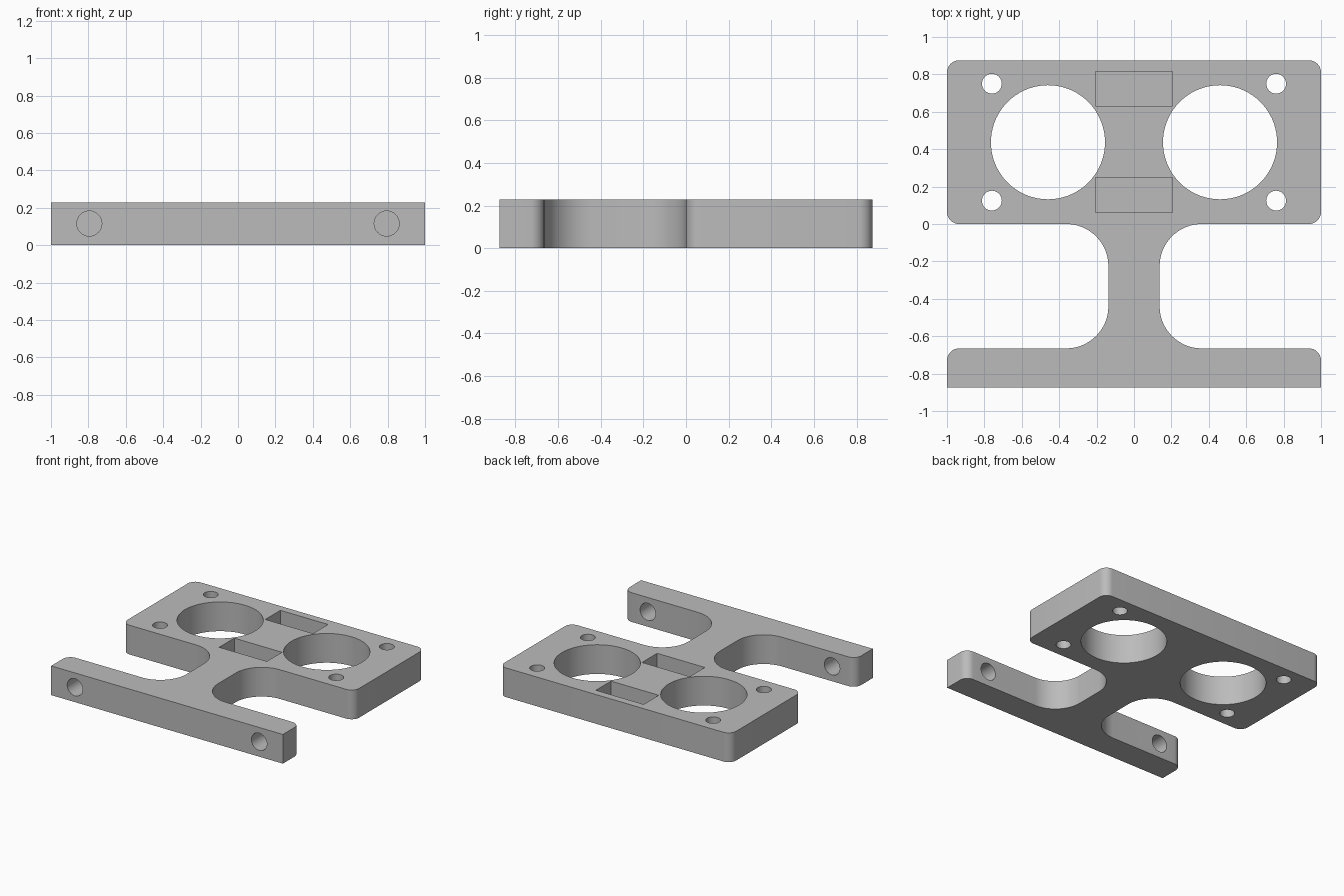
import bpy, bmesh
from math import sin, cos, pi, radians
from mathutils import Vector

if "Cube" in bpy.data.objects:
    bpy.data.objects.remove(bpy.data.objects["Cube"], do_unlink=True)

H = 0.228          # thickness of the whole bracket
TOP, BOTTOM = 0.875, -0.875

grey = bpy.data.materials.new("plain grey")
grey.use_nodes = True
colour = (0.5, 0.5, 0.5, 1)
grey.diffuse_color = colour
grey.node_tree.nodes["Principled BSDF"].inputs["Base Color"].default_value = colour


def rounded(corners):
    """Outline points from (x, y, radius) corners, each corner becoming an arc."""
    pts = []
    for i, (x, y, r) in enumerate(corners):
        p = Vector((x, y))
        if r == 0:
            pts.append(p)
            continue
        a = (Vector(corners[i - 1][:2]) - p).normalized()
        b = (Vector(corners[(i + 1) % len(corners)][:2]) - p).normalized()
        n = 16 if r > 0.1 else 8
        for k in range(n + 1):
            t = k / n * pi / 2
            pts.append(p + r * (a * (1 - sin(t)) + b * (1 - cos(t))))
    return pts


def finish(name, bm):
    mesh = bpy.data.meshes.new(name)
    bmesh.ops.recalc_face_normals(bm, faces=bm.faces)
    bm.to_mesh(mesh)
    bm.free()
    mesh.materials.append(grey)
    ob = bpy.data.objects.new(name, mesh)
    bpy.context.collection.objects.link(ob)
    return ob


def cylinder(bm, centre, radius, depth, axis="Z", sides=32):
    verts = bmesh.ops.create_cone(bm, cap_ends=True, segments=sides, radius1=radius,
                                  radius2=radius, depth=depth)["verts"]
    for v in verts:
        if axis == "Y":
            v.co = Vector((v.co.x, v.co.z, v.co.y))
        v.co += Vector(centre)


# Body outline: right half, then mirrored to the left
half = [(1, BOTTOM, 0), (1, -0.665, 0.065), (0.137, -0.665, 0.225),
        (0.137, 0, 0.225), (1, 0, 0.065), (1, TOP, 0.065)]
outline = rounded(half + [(-x, y, r) for x, y, r in reversed(half)])
bm = bmesh.new()
face = bm.faces.new([bm.verts.new((p.x, p.y, 0)) for p in outline])
top = bmesh.ops.extrude_face_region(bm, geom=[face])["geom"]
bmesh.ops.translate(bm, vec=(0, 0, H), verts=[g for g in top if isinstance(g, bmesh.types.BMVert)])
body = finish("bracket_body", bm)

# Cutters: large bores, mounting holes, cross holes in the bar, blind pockets
bm = bmesh.new()
for side in (-1, 1):
    cylinder(bm, (side * 0.46, 0.437, H / 2), 0.305, 1, sides=72)
    for y in (0.125, 0.75):
        cylinder(bm, (side * 0.76, y, H / 2), 0.053, 1)
    cylinder(bm, (side * 0.795, -0.77, 0.116), 0.067, 0.5, axis="Y")
DEPTH = 0.17
for y in (0.155, 0.723):
    cube = bmesh.ops.create_cube(bm, size=1)["verts"]
    bmesh.ops.scale(bm, vec=(0.412, 0.186, 2 * DEPTH), verts=cube)
    bmesh.ops.translate(bm, vec=(0, y, H), verts=cube)
cutter = finish("hole_cutter", bm)
cutter.hide_render = True
cutter.hide_viewport = True

cut = body.modifiers.new("holes", "BOOLEAN")
cut.operation = "DIFFERENCE"
cut.solver = "EXACT"
cut.object = cutter

# Bake the cut and remove the helper
bpy.context.view_layer.objects.active = body
body.select_set(True)
bpy.ops.object.modifier_apply(modifier=cut.name)
bpy.data.objects.remove(cutter, do_unlink=True)
bpy.ops.object.shade_smooth_by_angle(angle=radians(30))
